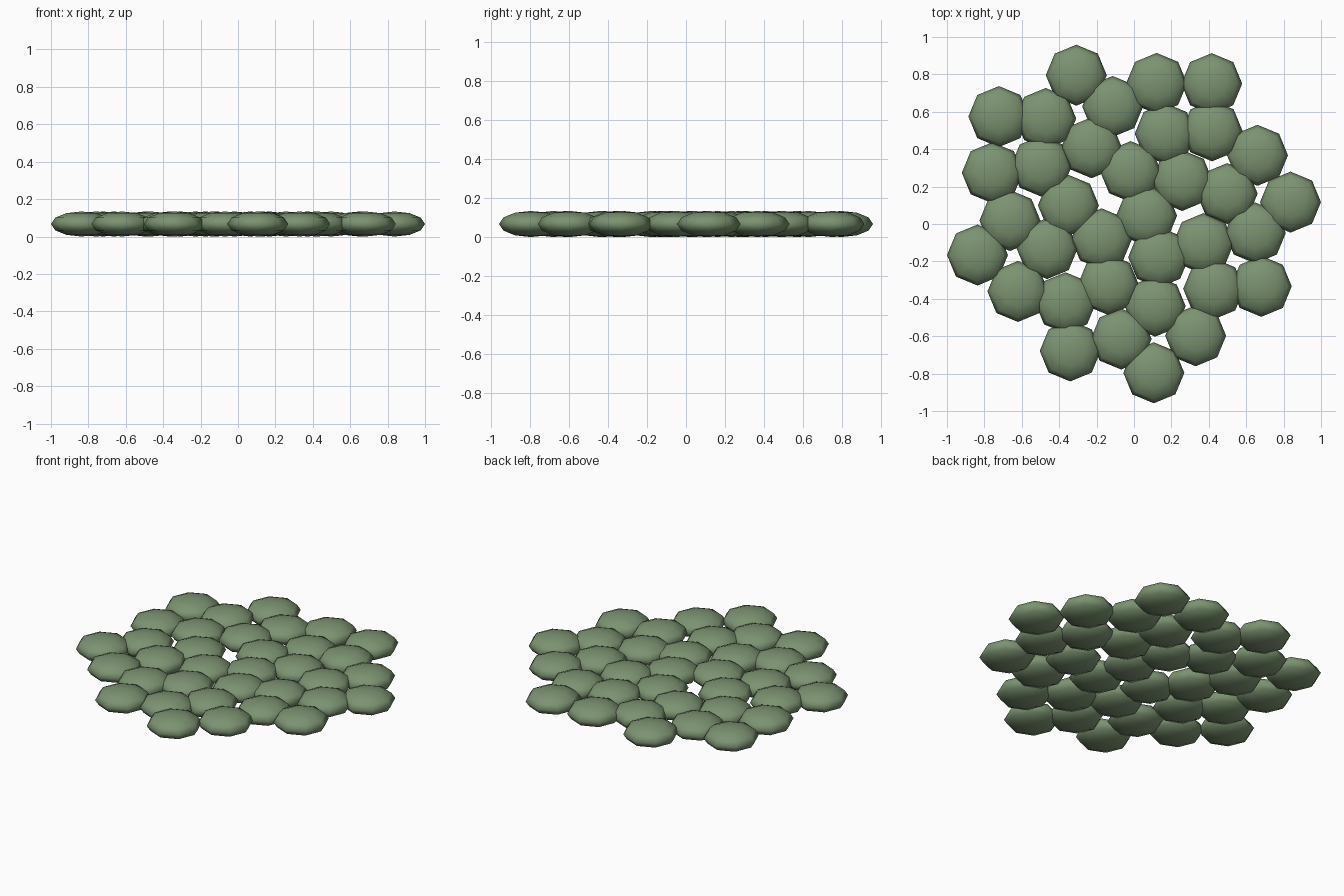
import bpy
import math

cube = bpy.data.objects.get("Cube")
if cube:
    bpy.data.objects.remove(cube, do_unlink=True)

COUNT = 35
SPACING = 0.1495
RADIUS = 0.163
HALF_HEIGHT = 0.067
GOLDEN_ANGLE = math.pi * (3 - math.sqrt(5))


def make_material(name, colour):
    material = bpy.data.materials.new(name)
    material.use_nodes = True
    material.diffuse_color = colour
    shader = next(n for n in material.node_tree.nodes if n.type == "BSDF_PRINCIPLED")
    shader.inputs["Base Color"].default_value = colour
    shader.inputs["Roughness"].default_value = 0.9
    return material


def make_pad_mesh(material):
    # Flattened low-poly sphere shared by every pad
    bpy.ops.mesh.primitive_uv_sphere_add(segments=8, ring_count=6, radius=1)
    pad = bpy.context.object
    mesh = pad.data
    mesh.name = "pad"
    for vertex in mesh.vertices:
        vertex.co.x *= RADIUS
        vertex.co.y *= RADIUS
        vertex.co.z *= HALF_HEIGHT
    mesh.materials.append(material)
    for face in mesh.polygons:
        face.use_smooth = True
    bpy.data.objects.remove(pad, do_unlink=True)
    return mesh


def spiral_point(index):
    distance = SPACING * math.sqrt(index + 0.5)
    angle = -index * GOLDEN_ANGLE
    return distance * math.cos(angle), distance * math.sin(angle)


green = make_material("moss green", (0.2, 0.29, 0.165, 1))
pad_mesh = make_pad_mesh(green)

# Sunflower spiral of pads, centred on its own bounds
points = [spiral_point(i) for i in range(COUNT)]
xs, ys = zip(*points)
centre_x = (min(xs) + max(xs)) / 2
centre_y = (min(ys) + max(ys)) / 2

for i, (x, y) in enumerate(points):
    pad = bpy.data.objects.new(f"pad_{i + 1}", pad_mesh)
    pad.location = (x - centre_x, y - centre_y, HALF_HEIGHT)
    bpy.context.collection.objects.link(pad)
